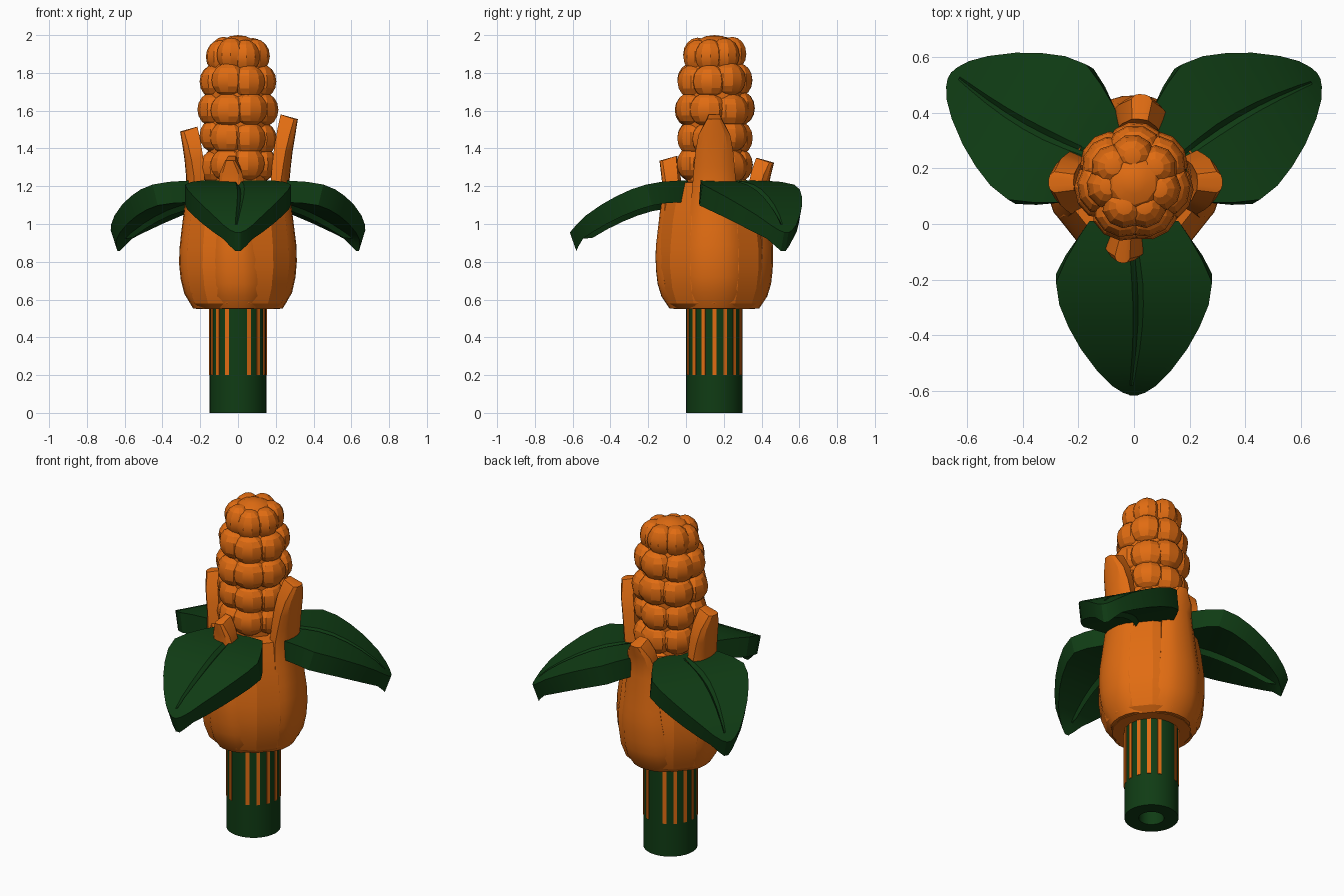
import bpy, bmesh, random
from math import sin, cos, pi, radians
from mathutils import Matrix, Vector

random.seed(4)
if "Cube" in bpy.data.objects:
    bpy.data.objects.remove(bpy.data.objects["Cube"])

AXIS = Vector((0, 0.15, 0))  # the plant's upright axis


def material(name, color):
    m = bpy.data.materials.new(name)
    m.use_nodes = True
    m.diffuse_color = color
    m.node_tree.nodes["Principled BSDF"].inputs["Base Color"].default_value = color
    return m


ORANGE = material("orange", (0.75, 0.15, 0.006, 1))
GREEN = material("dark green", (0.005, 0.045, 0.007, 1))


def finish(name, bm, mat, smooth=None):
    bmesh.ops.recalc_face_normals(bm, faces=bm.faces)
    me = bpy.data.meshes.new(name)
    bm.to_mesh(me)
    bm.free()
    me.materials.append(mat)
    ob = bpy.data.objects.new(name, me)
    ob.location = AXIS
    bpy.context.collection.objects.link(ob)
    if smooth:
        bpy.ops.object.select_all(action='DESELECT')
        ob.select_set(True)
        bpy.context.view_layer.objects.active = ob
        bpy.ops.object.shade_smooth_by_angle(angle=radians(smooth))
    return ob


def lathe(name, profile, steps, mat, smooth=None):
    bm = bmesh.new()
    vs = [bm.verts.new((r, 0, z)) for r, z in profile]
    es = [bm.edges.new(p) for p in zip(vs, vs[1:])]
    bmesh.ops.spin(bm, geom=vs + es, axis=(0, 0, 1), cent=(0, 0, 0),
                   angle=2 * pi, steps=steps)
    bmesh.ops.remove_doubles(bm, verts=bm.verts, dist=0.0005)
    return finish(name, bm, mat, smooth)


def shell(bm, outer, inner):
    """Close two matching point grids into one solid sheet."""
    a, b = [[[bm.verts.new(p) for p in row] for row in g] for g in (outer, inner)]
    n, m = len(a), len(a[0])
    for g in (a, b):
        for i in range(n - 1):
            for j in range(m - 1):
                bm.faces.new((g[i][j], g[i][j + 1], g[i + 1][j + 1], g[i + 1][j]))
    for i in range(n - 1):
        for j in (0, m - 1):
            bm.faces.new((a[i][j], a[i + 1][j], b[i + 1][j], b[i][j]))
    for j in range(m - 1):
        for i in (0, n - 1):
            bm.faces.new((a[i][j], a[i][j + 1], b[i][j + 1], b[i][j]))


def lerp(table, x):
    for (x0, y0), (x1, y1) in zip(table, table[1:]):
        if x <= x1:
            return y0 + (y1 - y0) * max(0, x - x0) / (x1 - x0)
    return table[-1][1]


# Stem with a hollow foot
lathe("stem", [(0, .15), (.07, .15), (.07, 0), (.15, 0), (.15, .6), (0, .6)],
      32, GREEN, 30)

# Thin stripes round the stem, left out at front and back
bm = bmesh.new()
for k in range(16):
    if k not in (4, 12):
        m = (Matrix.Rotation(k * pi / 8, 4, 'Z') @ Matrix.Translation((.149, 0, .385))
             @ Matrix.Diagonal((.008, .021, .37, 1)))
        bmesh.ops.create_cube(bm, size=1, matrix=m)
finish("stem_stripes", bm, ORANGE)

# Rounded husk body
lathe("husk_body", [(0, .55), (.22, .55), (.255, .58), (.285, .66), (.3, .77),
                    (.298, .87), (.28, 1.02), (.255, 1.14), (.235, 1.22), (0, 1.24)],
      14, ORANGE, 20)

# Thick husk petals lying on the body and flaring at the tips
RADIUS = [(.55, .235), (.6, .275), (.68, .3), (.78, .312), (.88, .31),
          (1.0, .295), (1.2, .27), (1.36, .285), (1.56, .318)]
WIDTH = [(0, .9), (.1, 1), (.3, 1), (.5, .85), (.7, .74), (.87, .62), (.95, .48), (1, .24)]


def petal(name, angle, top, half, flare=0.0, lean=0.0):
    outer, inner = [], []
    for i in range(13):
        t = i / 12
        z = .553 + (top - .553) * t
        r = lerp(RADIUS, z) + flare * t ** 4
        thick = .05 + .04 * t
        rows = ([], [])
        for j in range(7):
            s = j / 3 - 1
            a = radians(angle) + (s * half * lerp(WIDTH, t) + lean * t) / r
            edge = .018 * s ** 4
            for row, rr, dz in ((rows[0], r - edge, 0), (rows[1], r - thick, .025 * t)):
                row.append((rr * cos(a), rr * sin(a), z + dz))
        outer.append(rows[0])
        inner.append(rows[1])
    bm = bmesh.new()
    shell(bm, outer, inner)
    finish(name, bm, ORANGE, 25)


petal("left_petal", 0, 1.555, .168)
petal("right_petal", 180, 1.49, .168)
petal("front_petal", -90, 1.335, .12, .01, -.045)
petal("back_petal", 90, 1.325, .165, .035, -.03)

# Cob core
lathe("cob_core", [(0, 1.1), (.15, 1.1), (.165, 1.6), (.15, 1.8), (.1, 1.94), (0, 1.96)],
      14, ORANGE)

# Kernels in rings, with a rounded cap
bm = bmesh.new()
COUNT = 7
for z, reach in ((1.16, .195), (1.31, .205), (1.46, .205), (1.61, .215),
                 (1.76, .203), (1.89, .17)):
    for k in range(COUNT):
        a = -pi / 2 + (k + .5) * 2 * pi / COUNT + random.uniform(-.07, .07)
        m = (Matrix.Rotation(a, 4, 'Z')
             @ Matrix.Translation((reach - .075, 0, z + random.uniform(-.012, .012)))
             @ Matrix.Diagonal((.077, .47 * reach, .09, 1)))
        bmesh.ops.create_uvsphere(bm, u_segments=10, v_segments=8, radius=1, matrix=m)
cap = Matrix.Translation((0, 0, 1.925)) @ Matrix.Diagonal((.115, .115, .075, 1))
bmesh.ops.create_uvsphere(bm, u_segments=10, v_segments=8, radius=1, matrix=cap)
finish("cob_kernels", bm, ORANGE, 20)

# Thick drooping leaves with a sunken middle vein; distances run out from the axis
HALF = [(.14, .16), (.2, .2), (.28, .245), (.36, .28), (.44, .268), (.52, .235),
        (.6, .19), (.68, .13), (.73, .08), (.755, .04), (.765, .012)]
TOP = [(.14, 1.23), (.25, 1.228), (.35, 1.212), (.45, 1.18), (.55, 1.132),
       (.65, 1.07), (.71, 1.02), (.765, .955)]
ACROSS = (-1, -.75, -.4, -.07, 0, .07, .4, .75, 1)


def leaf(name, angle):
    turn = Matrix.Rotation(radians(angle), 3, 'Z')
    upper, lower = [], []
    for d, half in HALF:
        z = lerp(TOP, d)
        slope = (lerp(TOP, d + .02) - lerp(TOP, d - .02)) / .04
        drop = Vector((0, -slope, -1)).normalized() * .115
        drop.y = min(drop.y, .035)
        up, low = [], []
        for s in ACROSS:
            sunk = .02 if s == 0 and .25 < d < .7 else 0
            bend = .03 * sin((d - .14) * 5) if abs(s) < .1 else 0
            p = Vector((s * half + bend - .015 * (abs(s) < .1), -d, z - sunk))
            q = p + drop
            q.z -= sunk * .5
            up.append(turn @ p)
            low.append(turn @ q)
        upper.append(up)
        lower.append(low)
    bm = bmesh.new()
    shell(bm, upper, lower)
    finish(name, bm, GREEN, 25)


leaf("front_leaf", 0)
leaf("back_left_leaf", 120)
leaf("back_right_leaf", -120)
